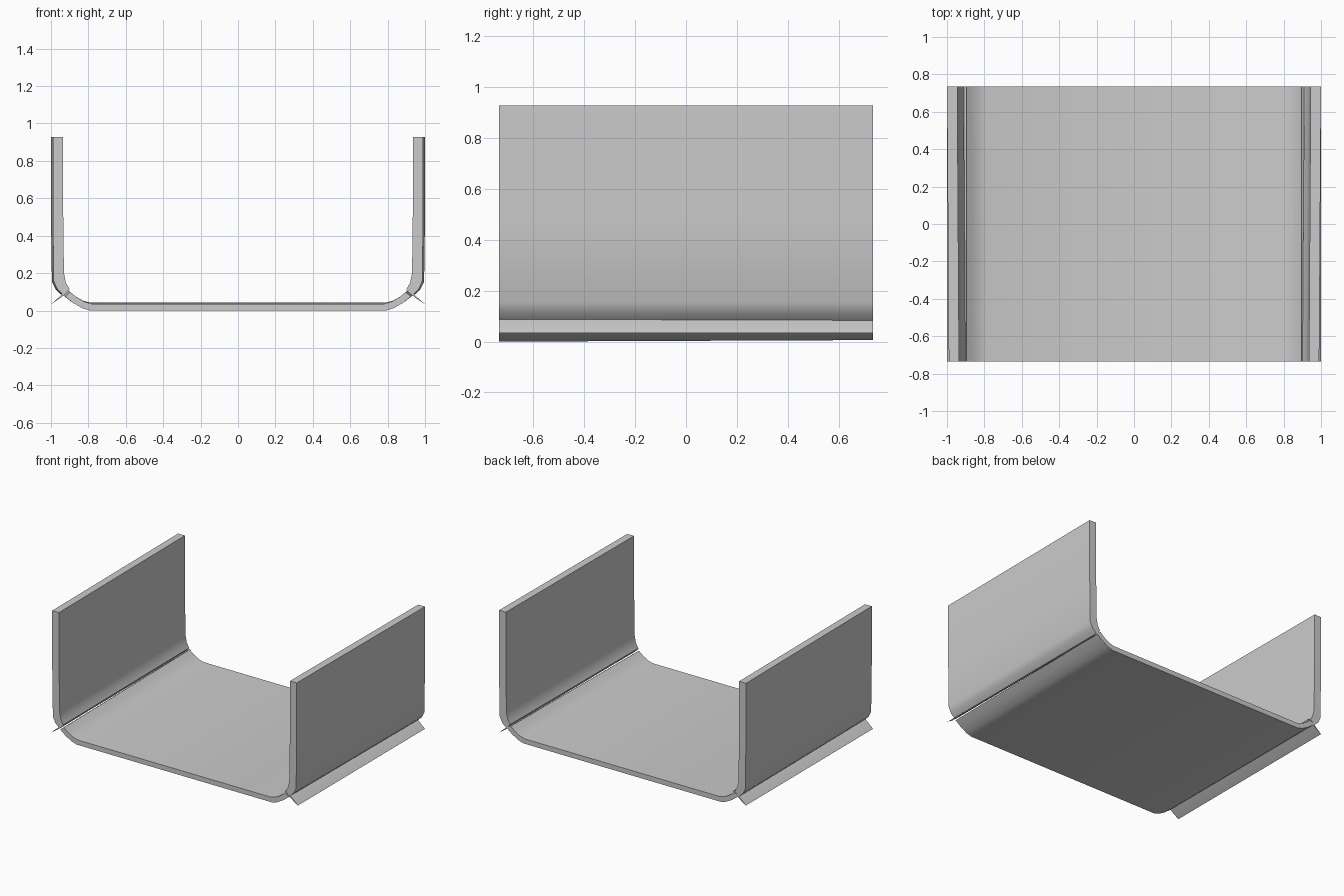
import bpy
import bmesh

cube = bpy.data.objects.get("Cube")
if cube:
    bpy.data.objects.remove(cube, do_unlink=True)

HALF_DEPTH = 0.735

grey = bpy.data.materials.new("plain_grey")
grey.use_nodes = True
colour = (0.6, 0.6, 0.6, 1)
grey.diffuse_color = colour
grey.node_tree.nodes["Principled BSDF"].inputs["Base Color"].default_value = colour


def loft(name, profile, side=1, front_lift=0.0, back_lift=0.0, front_scale=0.99):
    """Extrude an (x, z) outline from front to back with a slight taper."""
    bm = bmesh.new()
    front = [bm.verts.new((side * x * front_scale, -HALF_DEPTH, z + front_lift)) for x, z in profile]
    back = [bm.verts.new((side * x, HALF_DEPTH, z + back_lift)) for x, z in profile]
    bm.faces.new(front)
    bm.faces.new(back[::-1])
    for i in range(len(profile)):
        j = (i + 1) % len(profile)
        bm.faces.new((front[j], front[i], back[i], back[j]))
    bmesh.ops.recalc_face_normals(bm, faces=bm.faces)
    mesh = bpy.data.meshes.new(name)
    bm.to_mesh(mesh)
    bm.free()
    mesh.materials.append(grey)
    obj = bpy.data.objects.new(name, mesh)
    bpy.context.collection.objects.link(obj)
    bpy.ops.object.select_all(action="DESELECT")
    obj.select_set(True)
    bpy.context.view_layer.objects.active = obj
    bpy.ops.object.shade_smooth_by_angle(angle=0.45)
    return obj


# Flat tray with upturned edges
lower = [(0.80, 0.0), (0.84, 0.012), (0.89, 0.04), (0.935, 0.075)]
upper = [(0.905, 0.098), (0.87, 0.07), (0.83, 0.047), (0.79, 0.036)]
half = lower + upper
loft("floor_panel", half + [(-x, z) for x, z in reversed(half)], back_lift=0.006)

# Side walls with curved feet, and thin fins along the corner seams
wall = [(0.94, 0.08), (0.975, 0.112), (0.995, 0.155), (1.0, 0.5), (1.0, 0.928),
        (0.945, 0.928), (0.945, 0.6), (0.94, 0.2), (0.93, 0.15), (0.91, 0.115)]
fin = [(0.895, 0.112), (0.94, 0.087), (1.0, 0.033), (0.95, 0.066)]
for side, label in ((1, "left"), (-1, "right")):
    loft(label + "_wall", wall, side)
    loft(label + "_seam_fin", fin, side, front_scale=1.0)
